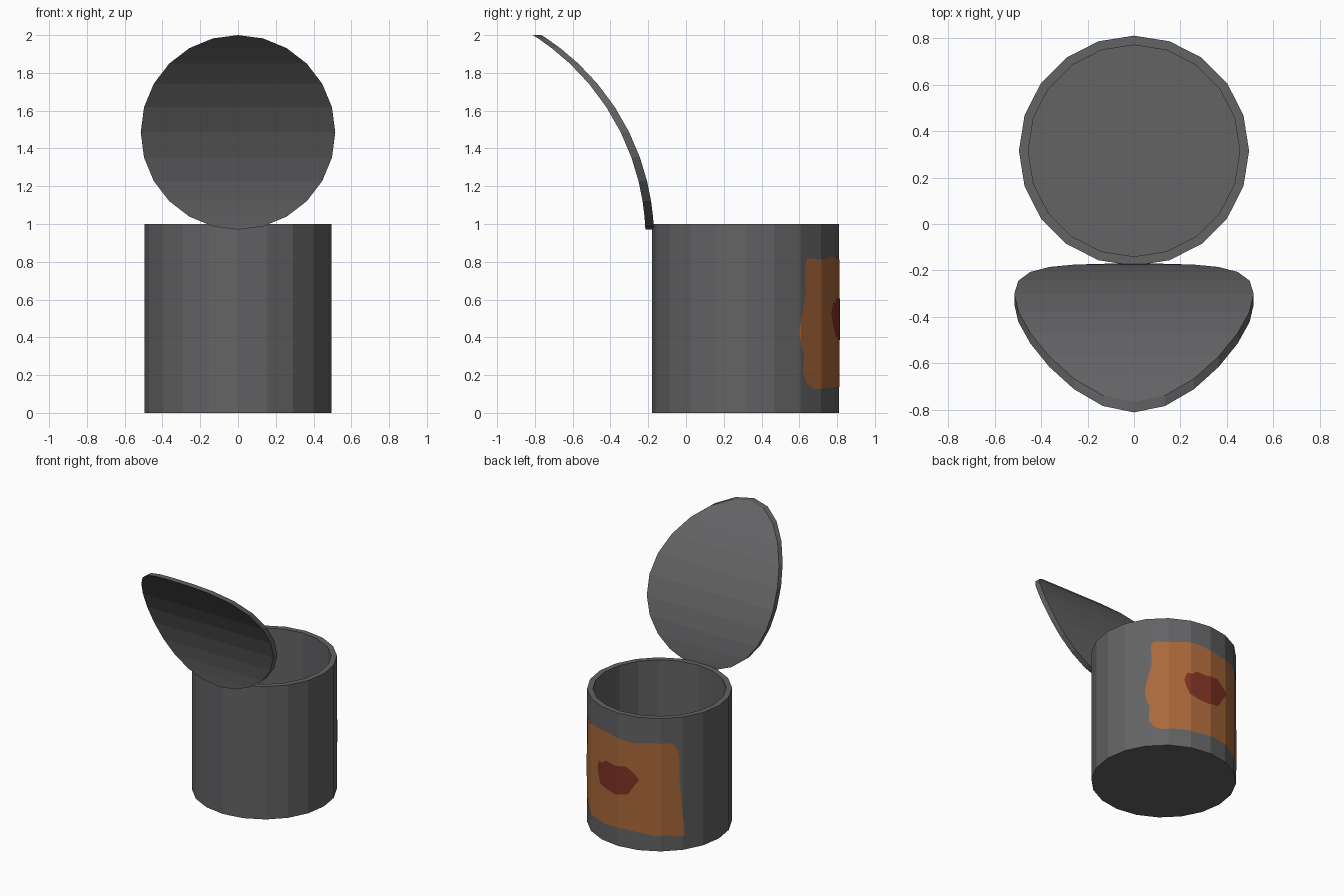
import bpy, bmesh, math

if "Cube" in bpy.data.objects:
    bpy.data.objects.remove(bpy.data.objects["Cube"])

SIDES, RADIUS, CAN_Y = 20, 0.495, 0.315


def material(name, colour):
    m = bpy.data.materials.new(name)
    m.diffuse_color = (*colour, 1)
    m.use_nodes = True
    m.node_tree.nodes["Principled BSDF"].inputs["Base Color"].default_value = m.diffuse_color
    return m


grey = material("dark_grey_metal", (0.125, 0.125, 0.130))
orange = material("orange_label", (0.40, 0.140, 0.043))
red = material("dark_red_spot", (0.21, 0.033, 0.018))


def add_object(name, bm, mat, fix_normals=True):
    if fix_normals:
        bmesh.ops.recalc_face_normals(bm, faces=bm.faces)
    me = bpy.data.meshes.new(name)
    bm.to_mesh(me)
    bm.free()
    me.materials.append(mat)
    ob = bpy.data.objects.new(name, me)
    bpy.context.collection.objects.link(ob)
    return ob


# Open can: outer wall, rim, inner wall and floor as stacked rings
bm = bmesh.new()
rings = []
for r, z in [(RADIUS, 0), (RADIUS, 1), (0.455, 1), (0.455, 0.04)]:
    angles = [math.tau * i / SIDES for i in range(SIDES)]
    rings.append([bm.verts.new((r * math.cos(a), CAN_Y + r * math.sin(a), z)) for a in angles])
for low, high in zip(rings, rings[1:]):
    for i in range(SIDES):
        j = (i + 1) % SIDES
        bm.faces.new((low[i], low[j], high[j], high[i]))
bm.faces.new(rings[0][::-1])
bm.faces.new(rings[-1])
add_object("can_body", bm, grey)

# Curled lid: round from the front, bent along a circular arc, thickened towards the front
bm = bmesh.new()
rows = []
for i in range(13):
    a = math.radians(15 * i)
    x, z = 0.515 * math.sin(a), 1.485 - 0.515 * math.cos(a)
    y = -1.44 + math.sqrt(1.2706 ** 2 - (z - 0.9234) ** 2)
    xs = (0,) if i in (0, 12) else (-x, x)
    rows.append([bm.verts.new((px, y, z)) for px in xs])
for low, high in zip(rows, rows[1:]):
    bm.faces.new(low + high[::-1])
front = bmesh.ops.extrude_face_region(bm, geom=bm.faces[:], use_keep_orig=True)
moved = [v for v in front["geom"] if isinstance(v, bmesh.types.BMVert)]
bmesh.ops.translate(bm, vec=(0, -0.045, 0), verts=moved)
add_object("curled_lid", bm, grey)


# Painted patch: outline in (angle in degrees, height), wrapped on the flat wall panels
def wrapped_patch(name, outline, offset, mat):
    step = 360 / SIDES
    bm = bmesh.new()
    bm.faces.new([bm.verts.new((a, h, 0)) for a, h in outline])
    bmesh.ops.triangulate(bm, faces=bm.faces[:])
    for i in range(SIDES):
        bmesh.ops.bisect_plane(bm, geom=bm.verts[:] + bm.edges[:] + bm.faces[:],
                               plane_co=(i * step, 0, 0), plane_no=(1, 0, 0))
    for v in bm.verts:
        a, h = v.co.x, v.co.y
        local = math.radians(a % step - step / 2)
        r = (RADIUS + offset) * math.cos(math.radians(step / 2)) / math.cos(local)
        a = math.radians(a)
        v.co = (r * math.cos(a), CAN_Y + r * math.sin(a), h)
    bm.normal_update()
    for f in bm.faces:
        c = f.calc_center_median()
        if f.normal.x * c.x + f.normal.y * (c.y - CAN_Y) < 0:
            f.normal_flip()
    add_object(name, bm, mat, False)


label = [(42, 0.82), (40, 0.79), (40.3, 0.64), (38, 0.55), (36.4, 0.50), (35, 0.43),
         (36.5, 0.35), (38.8, 0.31), (38.2, 0.20), (42, 0.15), (48, 0.125), (62, 0.135),
         (77, 0.13), (95, 0.14), (110, 0.135), (120, 0.115), (130, 0.122), (138, 0.105),
         (145.5, 0.11), (145, 0.18), (143, 0.30), (142, 0.42), (141, 0.53), (137, 0.58),
         (135, 0.625), (138, 0.65), (141, 0.68), (140, 0.75), (137, 0.79), (134, 0.81),
         (118, 0.813), (104, 0.80), (92.7, 0.808), (80, 0.825), (68, 0.825), (55, 0.81)]
spot = [(66.5, 0.53), (68, 0.48), (71, 0.42), (79, 0.395), (88, 0.384), (99, 0.405),
        (105, 0.485), (109, 0.534), (104, 0.575), (98, 0.612), (86, 0.60), (77, 0.61),
        (73, 0.58), (69, 0.585)]
wrapped_patch("label_patch", label, 0.003, orange)
wrapped_patch("label_spot", spot, 0.006, red)
